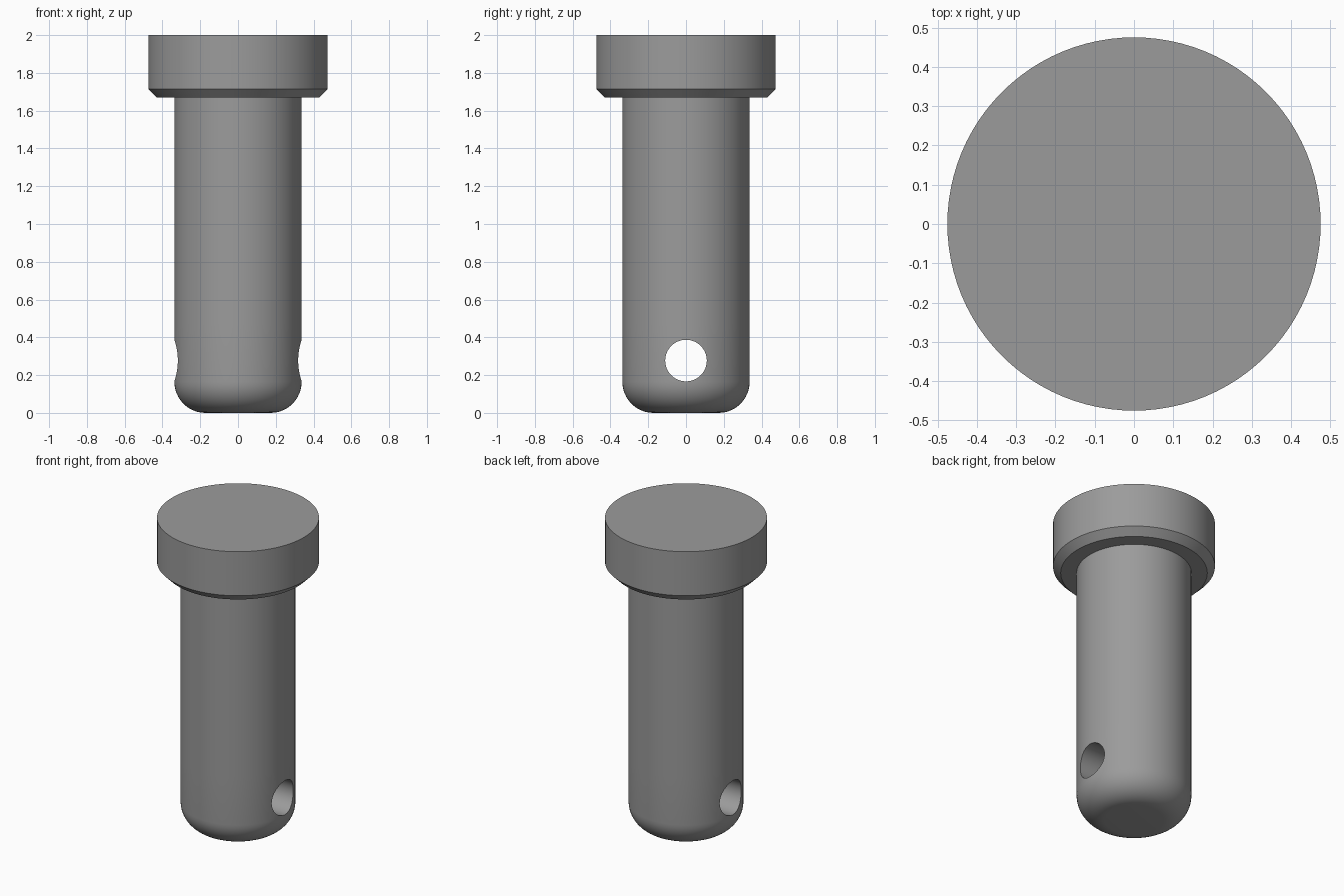
import bpy
import bmesh
from math import sin, cos, pi, radians

cube = bpy.data.objects.get("Cube")
if cube:
    bpy.data.objects.remove(cube, do_unlink=True)

SEGMENTS = 96
SHAFT_R, FILLET = 0.337, 0.165
HEAD_R, CHAMFER, HEAD_Z = 0.475, 0.045, 1.67
HOLE_R, HOLE_Z = 0.11, 0.277

steel = bpy.data.materials.new("grey steel")
steel.use_nodes = True
colour = (0.33, 0.33, 0.33, 1)
steel.diffuse_color = colour
steel.node_tree.nodes["Principled BSDF"].inputs["Base Color"].default_value = colour


def lathe(name, profile):
    """Revolve (radius, height) points around z and cap both ends."""
    bm = bmesh.new()
    rings = []
    for r, z in profile:
        angles = [2 * pi * i / SEGMENTS for i in range(SEGMENTS)]
        rings.append([bm.verts.new((r * cos(a), r * sin(a), z)) for a in angles])
    for low, high in zip(rings, rings[1:]):
        for i in range(SEGMENTS):
            j = (i + 1) % SEGMENTS
            bm.faces.new((low[i], low[j], high[j], high[i]))
    bm.faces.new(rings[0][::-1])
    bm.faces.new(rings[-1])
    mesh = bpy.data.meshes.new(name)
    bm.to_mesh(mesh)
    bm.free()
    obj = bpy.data.objects.new(name, mesh)
    bpy.context.collection.objects.link(obj)
    mesh.materials.append(steel)
    return obj


# Pin: rounded tip, straight shaft, wide head with a chamfered lower rim
steps = 12
profile = [(SHAFT_R - FILLET + FILLET * sin(a), FILLET - FILLET * cos(a))
           for a in (pi / 2 * k / steps for k in range(steps + 1))]
profile += [(SHAFT_R, HOLE_Z + 0.2), (SHAFT_R, HEAD_Z),
            (HEAD_R - CHAMFER, HEAD_Z), (HEAD_R, HEAD_Z + CHAMFER), (HEAD_R, 2)]
pin = lathe("headed_pin", profile)

# Cross hole through the shaft along x
drill = lathe("hole_cutter", [(HOLE_R, -1), (HOLE_R, 1)])
drill.rotation_euler = (0, pi / 2, 0)
drill.location.z = HOLE_Z
drill.hide_render = True

cut = pin.modifiers.new("cross_hole", 'BOOLEAN')
cut.operation = 'DIFFERENCE'
cut.solver = 'EXACT'
cut.object = drill

bpy.ops.object.select_all(action='DESELECT')
bpy.context.view_layer.objects.active = pin
pin.select_set(True)
bpy.ops.object.modifier_apply(modifier=cut.name)
bpy.data.objects.remove(drill, do_unlink=True)
bpy.ops.object.shade_smooth_by_angle(angle=radians(30))
